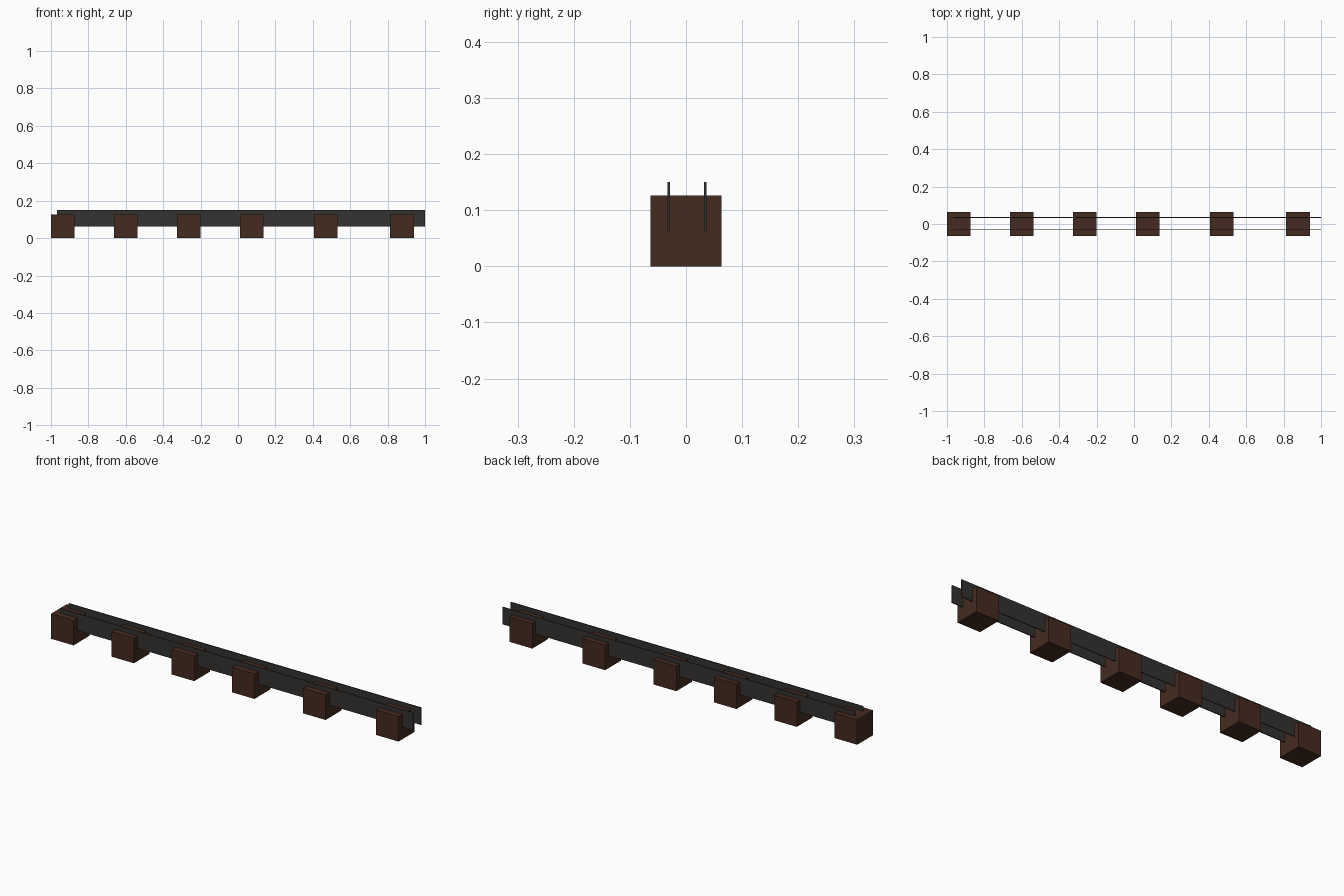
import bpy

if "Cube" in bpy.data.objects:
    bpy.data.objects.remove(bpy.data.objects["Cube"])


def material(name, color):
    m = bpy.data.materials.new(name)
    m.diffuse_color = (*color, 1)
    m.use_nodes = True
    m.node_tree.nodes["Principled BSDF"].inputs["Base Color"].default_value = m.diffuse_color
    return m


def box(name, lo, hi, mat):
    size = [b - a for a, b in zip(lo, hi)]
    centre = [(a + b) / 2 for a, b in zip(lo, hi)]
    bpy.ops.mesh.primitive_cube_add(size=1, location=centre)
    ob = bpy.context.object
    ob.name = name
    ob.scale = size
    bpy.ops.object.transform_apply(location=False, rotation=False, scale=True)
    ob.data.materials.append(mat)
    return ob


wood = material("dark_wood", (0.06, 0.024, 0.015))
iron = material("dark_iron", (0.035, 0.032, 0.029))

# Wooden support blocks, unevenly spaced
S = 0.126
for i, x in enumerate((-1.0, -0.663, -0.326, 0.01, 0.407, 0.814)):
    box(f"support_block_{i + 1}", (x, -S / 2, 0), (x + S, S / 2, S), wood)

# Two thin upright rails sunk into the blocks
for side, y in (("front", -0.0305), ("back", 0.0345)):
    box(f"{side}_rail", (-0.968, y - 0.0022, 0.063), (1.0, y + 0.0022, 0.15), iron)
